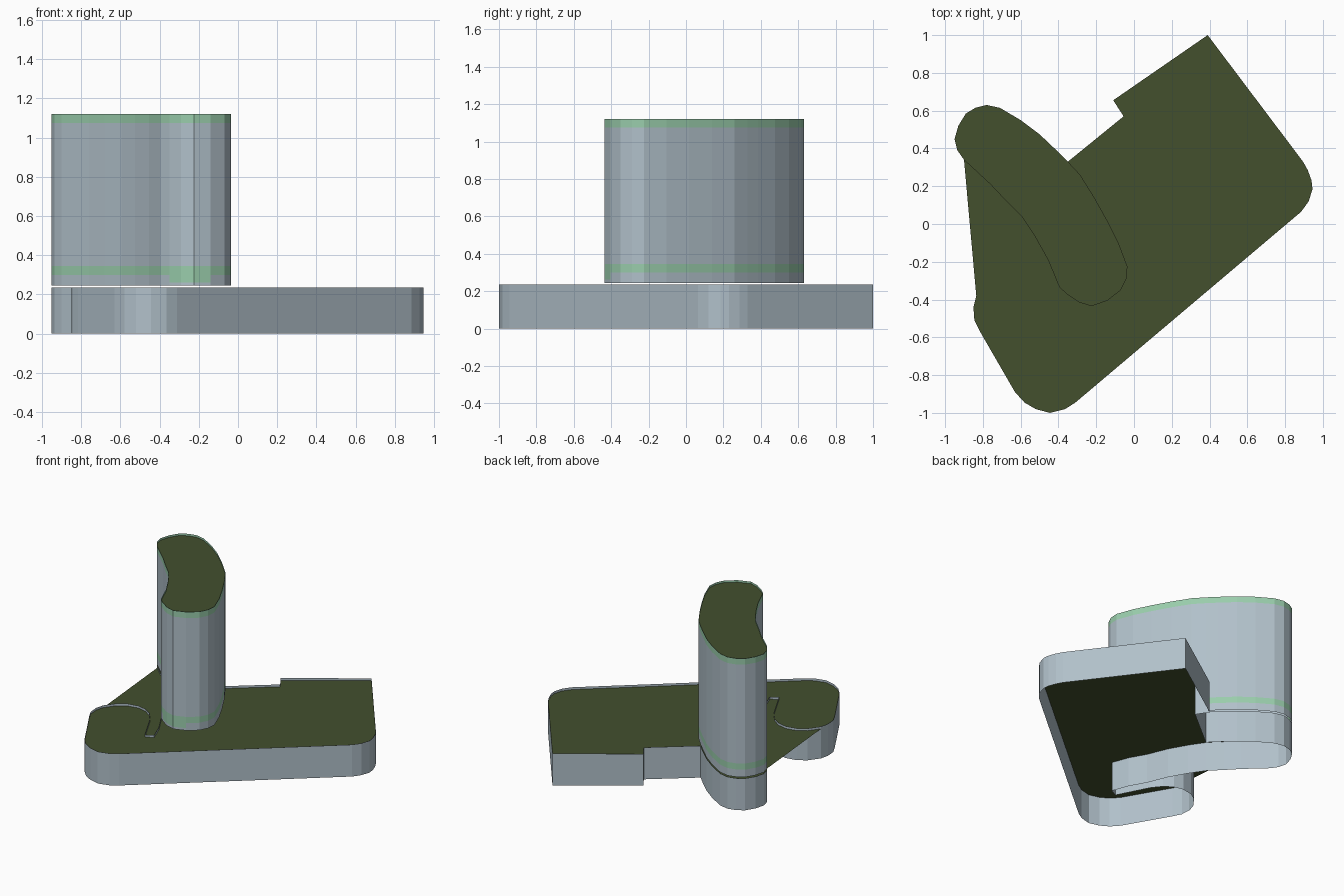
import bpy
import bmesh

if "Cube" in bpy.data.objects:
    bpy.data.objects.remove(bpy.data.objects["Cube"])


def material(name, rgb):
    m = bpy.data.materials.new(name)
    m.diffuse_color = (*rgb, 1.0)
    m.use_nodes = True
    m.node_tree.nodes["Principled BSDF"].inputs["Base Color"].default_value = m.diffuse_color
    return m


wall_mat = material("pale_blue_grey_wall", (0.44, 0.53, 0.59))
roof_mat = material("dark_olive_roof", (0.056, 0.079, 0.027))
band_mat = material("light_green_band", (0.32, 0.61, 0.41))

# Block outline: square corner, rounded east corner, rounded south corner
block_side = [(0.39, 1.0), (0.895, 0.33), (0.92, 0.285), (0.94, 0.23),
              (0.945, 0.185), (0.925, 0.12), (0.885, 0.065),
              (-0.31, -0.945), (-0.365, -0.98), (-0.445, -1.0),
              (-0.52, -0.98), (-0.58, -0.945), (-0.63, -0.89)]
# Round lobe on the west side and the narrow slit behind it
lobe = [(-0.815, -0.57), (-0.845, -0.51), (-0.85, -0.44), (-0.835, -0.38),
        (-0.78, -0.305), (-0.72, -0.265), (-0.64, -0.25), (-0.57, -0.265),
        (-0.51, -0.305), (-0.455, -0.375), (-0.34, -0.60), (-0.285, -0.57),
        (-0.33, -0.45)]
# Crescent edge shared by the base and the tower
crescent_west = [(-0.395, -0.335), (-0.455, -0.19), (-0.525, -0.065),
                 (-0.595, 0.04), (-0.68, 0.125), (-0.76, 0.21),
                 (-0.90, 0.34), (-0.935, 0.39), (-0.95, 0.45),
                 (-0.93, 0.52), (-0.89, 0.585), (-0.84, 0.615),
                 (-0.78, 0.63), (-0.71, 0.615), (-0.60, 0.55),
                 (-0.50, 0.475), (-0.405, 0.385), (-0.35, 0.33)]
# Crescent edge of the tower alone
crescent_east = [(-0.285, 0.26), (-0.21, 0.14), (-0.14, 0.015),
                 (-0.08, -0.105), (-0.035, -0.225), (-0.04, -0.29),
                 (-0.07, -0.35), (-0.14, -0.405), (-0.225, -0.435),
                 (-0.29, -0.415), (-0.35, -0.375)]
notch = [(-0.055, 0.57), (-0.11, 0.655)]


def shell(name, outline, levels, roof_z, is_band):
    """Open-bottomed walls through the levels, with a roof just below the rim."""
    pts = outline[::-1]  # counter-clockwise, so the walls face out
    bm = bmesh.new()
    rings = [[bm.verts.new((x, y, z)) for x, y in pts] for z in levels]
    n = len(pts)
    for low, high in zip(rings, rings[1:]):
        for i in range(n):
            j = (i + 1) % n
            f = bm.faces.new((low[i], low[j], high[j], high[i]))
            f.material_index = 2 if is_band(f.calc_center_median()) else 0
    roof = bm.faces.new([bm.verts.new((x, y, roof_z)) for x, y in pts])
    roof.material_index = 1
    bmesh.ops.triangulate(bm, faces=[roof])
    mesh = bpy.data.meshes.new(name)
    bm.to_mesh(mesh)
    bm.free()
    for m in (wall_mat, roof_mat, band_mat):
        mesh.materials.append(m)
    obj = bpy.data.objects.new(name, mesh)
    bpy.context.collection.objects.link(obj)
    return obj


# Low base block, also standing under the tower
shell("base_block", block_side + lobe + crescent_west + notch,
      [0.0, 0.235], 0.218, lambda c: False)


# Tower with green bands at the rim and foot, deeper on the rounded south end
def tower_band(c):
    return c.z > 1.075 or 0.3 < c.z < 0.345 or (0.262 < c.z < 0.3 and c.y < -0.38)


shell("crescent_tower", crescent_west + crescent_east,
      [0.245, 0.262, 0.3, 0.345, 1.075, 1.12], 1.105, tower_band)
